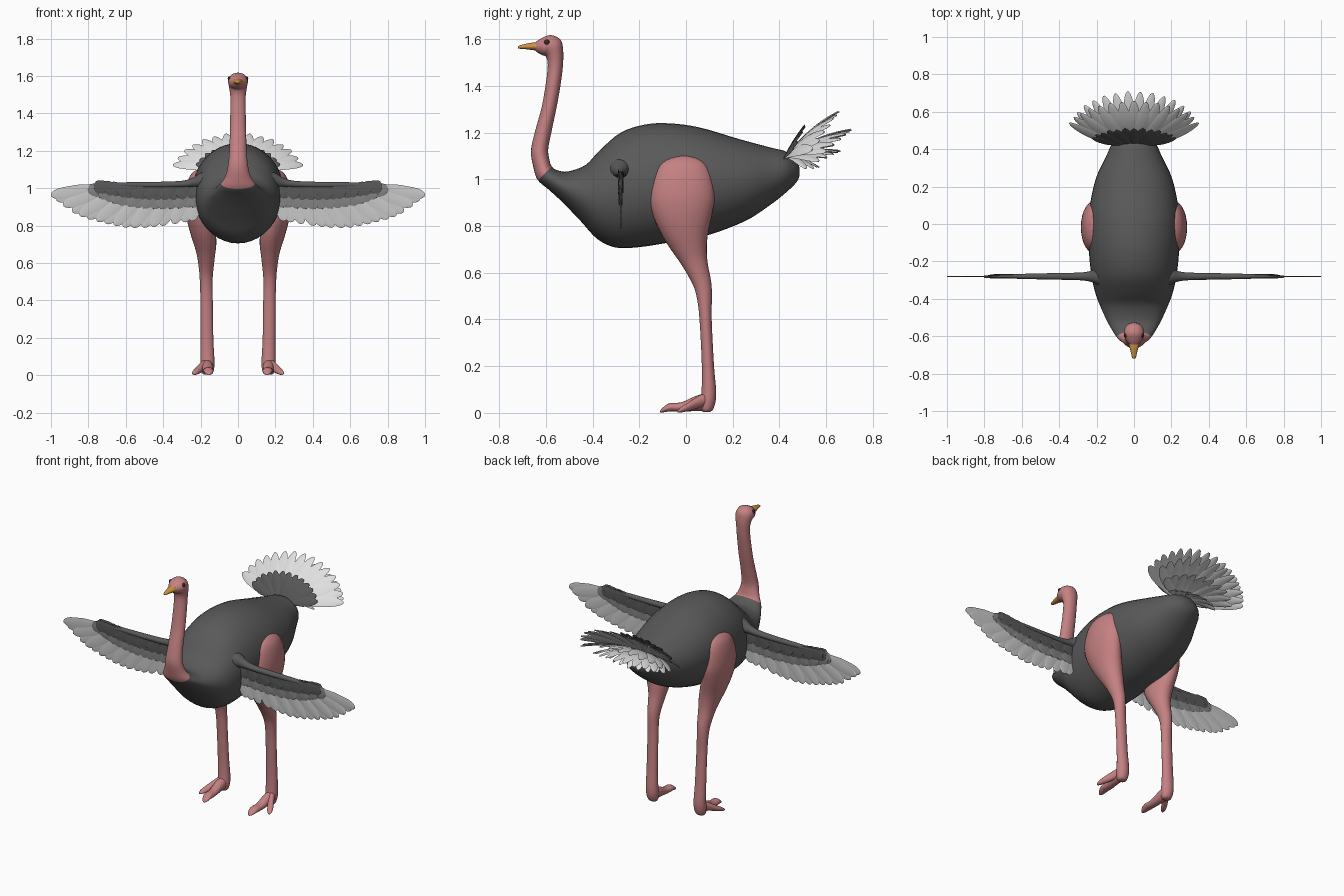
import bpy, bmesh, math
from mathutils import Vector as V

if "Cube" in bpy.data.objects:
    bpy.data.objects.remove(bpy.data.objects["Cube"])


def material(name, r, g, b):
    m = bpy.data.materials.new(name)
    m.diffuse_color = (r, g, b, 1)
    m.use_nodes = True
    m.node_tree.nodes["Principled BSDF"].inputs["Base Color"].default_value = m.diffuse_color
    return m


DARK = material("dark_plumage", .10, .10, .10)
MID = material("mid_grey_feather", .23, .23, .23)
LIGHT = material("light_grey_feather", .58, .58, .58)
WHITE = material("white_feather", .74, .74, .74)
PINK = material("pink_skin", .56, .22, .225)
ORANGE = material("orange_beak", .62, .29, .06)
EYE = material("dark_eye", .035, .02, .02)


def catmull(rows, k):
    """Smoothly refine a list of number rows, k steps per span."""
    out = []
    for i in range(len(rows) - 1):
        p0, p1, p2 = rows[max(i - 1, 0)], rows[i], rows[i + 1]
        p3 = rows[min(i + 2, len(rows) - 1)]
        for j in range(k):
            t = j / k
            out.append([.5 * (2 * b + (c - a) * t + (2 * a - 5 * b + 4 * c - d) * t * t
                              + (3 * b - a - 3 * c + d) * t ** 3)
                        for a, b, c, d in zip(p0, p1, p2, p3)])
    out.append(list(rows[-1]))
    return out


def build(name, mat, lofts, n=24, mirror=False):
    """One object from lofts; each loft is a list of elliptic rings (centre, a, b)."""
    bm = bmesh.new()
    for s in ((1, -1) if mirror else (1,)):
        for rings in lofts:
            loops = []
            for c, a, b in rings:
                pts = [c + a * math.cos(2 * math.pi * i / n) + b * math.sin(2 * math.pi * i / n)
                       for i in range(n)]
                loops.append([bm.verts.new((p.x * s, p.y, p.z)) for p in pts])
            for l0, l1 in zip(loops, loops[1:]):
                for i in range(n):
                    bm.faces.new((l0[i], l0[(i + 1) % n], l1[(i + 1) % n], l1[i]))
            bm.faces.new(loops[0])
            bm.faces.new(loops[-1])
    bmesh.ops.recalc_face_normals(bm, faces=bm.faces)
    me = bpy.data.meshes.new(name)
    bm.to_mesh(me)
    bm.free()
    me.materials.append(mat)
    for p in me.polygons:
        p.use_smooth = True
    me.set_sharp_from_angle(angle=math.radians(50))
    ob = bpy.data.objects.new(name, me)
    bpy.context.collection.objects.link(ob)
    return ob


def spine_ring(r):
    """Ring through an upper and a lower point of the side profile, plus half width."""
    yt, zt, yb, zb, w = r
    return (V((0, (yt + yb) / 2, (zt + zb) / 2)), V((w, 0, 0)),
            V((0, (yt - yb) / 2, (zt - zb) / 2)))


# Body and neck: one continuous profile, cut at the collar
body = [(.487, 1.045, .487, 1.02, .02), (.475, 1.075, .475, .99, .06),
        (.43, 1.118, .43, .945, .115), (.36, 1.137, .36, .89, .15),
        (.23, 1.172, .25, .82, .205), (.06, 1.222, .08, .757, .24),
        (-.07, 1.24, -.07, .73, .243), (-.175, 1.235, -.2, .71, .238),
        (-.28, 1.20, -.30, .708, .225), (-.37, 1.124, -.38, .745, .205),
        (-.43, 1.062, -.45, .82, .18), (-.505, 1.034, -.53, .903, .145),
        (-.55, 1.039, -.59, .958, .115)]
neck = [(-.575, 1.055, -.634, .996, .09), (-.585, 1.085, -.652, 1.045, .067),
        (-.59, 1.13, -.664, 1.12, .053), (-.575, 1.21, -.648, 1.20, .046),
        (-.552, 1.32, -.618, 1.31, .043), (-.535, 1.42, -.599, 1.42, .041),
        (-.527, 1.49, -.592, 1.49, .041), (-.526, 1.55, -.598, 1.522, .047),
        (-.537, 1.598, -.607, 1.53, .052), (-.58, 1.618, -.618, 1.533, .052),
        (-.622, 1.603, -.635, 1.543, .037), (-.648, 1.585, -.648, 1.553, .02)]
K = 4
rings = [spine_ring(r) for r in catmull(body + neck, K)]
cut = len(body) * K
build("body", DARK, [rings[:cut + 1]], 40)
build("neck_and_head", PINK, [rings[cut:]], 40)

# Beak and eyes
beak = [(-.615, 1.588, -.615, 1.548, .034), (-.65, 1.587, -.65, 1.553, .026),
        (-.69, 1.58, -.69, 1.558, .016), (-.715, 1.573, -.715, 1.56, .01),
        (-.72, 1.568, -.72, 1.563, .004)]
build("beak", ORANGE, [[spine_ring(r) for r in catmull(beak, 3)]], 16)
eye = [(V((.043 + .012 * math.sin(t), -.595, 1.586)),
        V((0, .013 * math.cos(t), 0)), V((0, 0, .013 * math.cos(t))))
       for t in [math.radians(d) for d in (-80, -50, -20, 0, 20, 40, 60, 85)]]
build("eyes", EYE, [eye], 16, True)

# Legs: horizontal rings (z, y, x, ry, rx)
leg = [(1.103, -.01, .2, .015, .012), (1.09, -.012, .203, .065, .032),
       (1.06, -.015, .208, .105, .052), (1.0, -.016, .213, .13, .064),
       (.92, -.017, .213, .14, .071), (.84, -.015, .205, .124, .07),
       (.76, -.005, .187, .098, .068), (.70, .012, .176, .077, .06),
       (.64, .035, .171, .058, .048), (.56, .066, .17, .042, .038),
       (.5, .078, .17, .033, .034), (.4, .084, .168, .026, .033),
       (.2, .094, .166, .026, .034), (.1, .098, .164, .031, .037),
       (.05, .095, .163, .032, .037), (.015, .09, .163, .026, .03),
       (.004, .088, .163, .015, .02)]
build("legs", PINK, [[(V((x, y, z)), V((rx, 0, 0)), V((0, ry, 0)))
                      for z, y, x, ry, rx in catmull(leg, 3)]], 28, True)

# Toes: (x, y, z, half width, half height)
toes = [[(.163, .10, .05, .03, .04), (.163, .04, .04, .03, .032),
         (.16, -.02, .025, .027, .02), (.158, -.07, .024, .027, .018),
         (.156, -.1, .012, .018, .01), (.155, -.112, .005, .006, .003)],
        [(.168, .09, .06, .025, .03), (.19, .05, .045, .022, .025),
         (.215, .01, .026, .02, .018), (.23, -.02, .014, .016, .012),
         (.237, -.036, .006, .006, .004)]]
build("toes", PINK, [[(V((x, y, z)), V((w, 0, 0)), V((0, 0, h)))
                      for x, y, z, w, h in catmull(t, 3)] for t in toes], 16, True)


def feather(base, reach, side, width, thick, curl=V((0, 0, 0)), taper=.75):
    """Thin round-ended blade from base along reach, bent by curl."""
    side = side.normalized()
    out = []
    for s in (0, .15, .3, .45, .6, .7, .8, .87, .93, .97, .995):
        w = min(1, .45 + 1.2 * s) * math.sqrt(1 - max(0, (s - taper) / (1 - taper)) ** 2)
        nrm = (reach + curl * 2 * s).cross(side).normalized()
        out.append((base + reach * s + curl * s * s, side * width * w / 2, nrm * thick))
    return out


# Wings: arm, then three feather layers lying in the plane y = -0.28
arm = [(.14, 1.02, .07, .08), (.2, 1.04, .042, .042), (.24, 1.032, .027, .026),
       (.3, 1.022, .02, .018), (.45, 1.018, .017, .016), (.65, 1.018, .012, .013),
       (.76, 1.012, .006, .01), (.79, 1.005, .002, .003)]
build("wing_arms", DARK, [[(V((x, -.28, z)), V((0, ry, 0)), V((0, 0, rz)))
                           for x, z, ry, rz in catmull(arm, 3)]], 20, True)


def wing_layer(name, mat, tips, count, x_end, width, offsets):
    path = catmull(tips, 20)
    blades = []
    for i in range(count):
        t = i / (count - 1)
        tip = path[round(t * (len(path) - 1))]
        for o in offsets:
            base = V((.2 + (x_end - .2) * t, -.28 + o + .0012 * (i % 2 * 2 - 1), 1.01))
            reach = V((tip[0], base.y, tip[1])) - base
            blades.append(feather(base, reach, V((-reach.z, 0, reach.x)), width, .002))
    build(name, mat, blades, 8, True)


wing_layer("flight_feathers", LIGHT, [(.25, .825), (.42, .80), (.58, .79), (.74, .82),
                                      (.88, .87), (1.0, .962)], 17, .74, .062, (0,))
wing_layer("middle_coverts", MID, [(.25, .90), (.45, .893), (.65, .92), (.8, .985)],
           15, .70, .065, (-.005, .005))
wing_layer("upper_coverts", DARK, [(.24, .955), (.45, .955), (.62, .972), (.77, 1.005)],
           15, .68, .07, (-.009, .009))


# Tail: fans of curled feathers, from the raised front row to the low back row
def tail_fan(name, mat, elev, length, curl, count, spread, width, y0=.43):
    e = math.radians(elev)
    up, x = V((0, math.cos(e), math.sin(e))), V((1, 0, 0))
    blades = []
    for i in range(count):
        a = math.radians(spread * (2 * i / (count - 1) - 1))
        base = V((.07 * math.sin(a), y0, 1.095)) + V((0, .003, -.003)) * (i % 2)
        blades.append(feather(base, (up * math.cos(a) + x * math.sin(a)) * length,
                              x * math.cos(a) - up * math.sin(a), width, .003,
                              V((0, *curl)), .6))
    build(name, mat, blades, 8)


tail_fan("tail_dark_coverts", DARK, 64, .165, (.015, -.01), 13, 72, .055, .422)
tail_fan("tail_front_row", WHITE, 56, .295, (.06, -.045), 15, 72, .065)
tail_fan("tail_middle_row", WHITE, 41, .275, (.07, -.06), 12, 62, .06)
tail_fan("tail_back_row", WHITE, 25, .21, (.04, -.06), 10, 60, .055)
tail_fan("tail_low_row", WHITE, 8, .13, (.01, -.06), 7, 55, .045)
